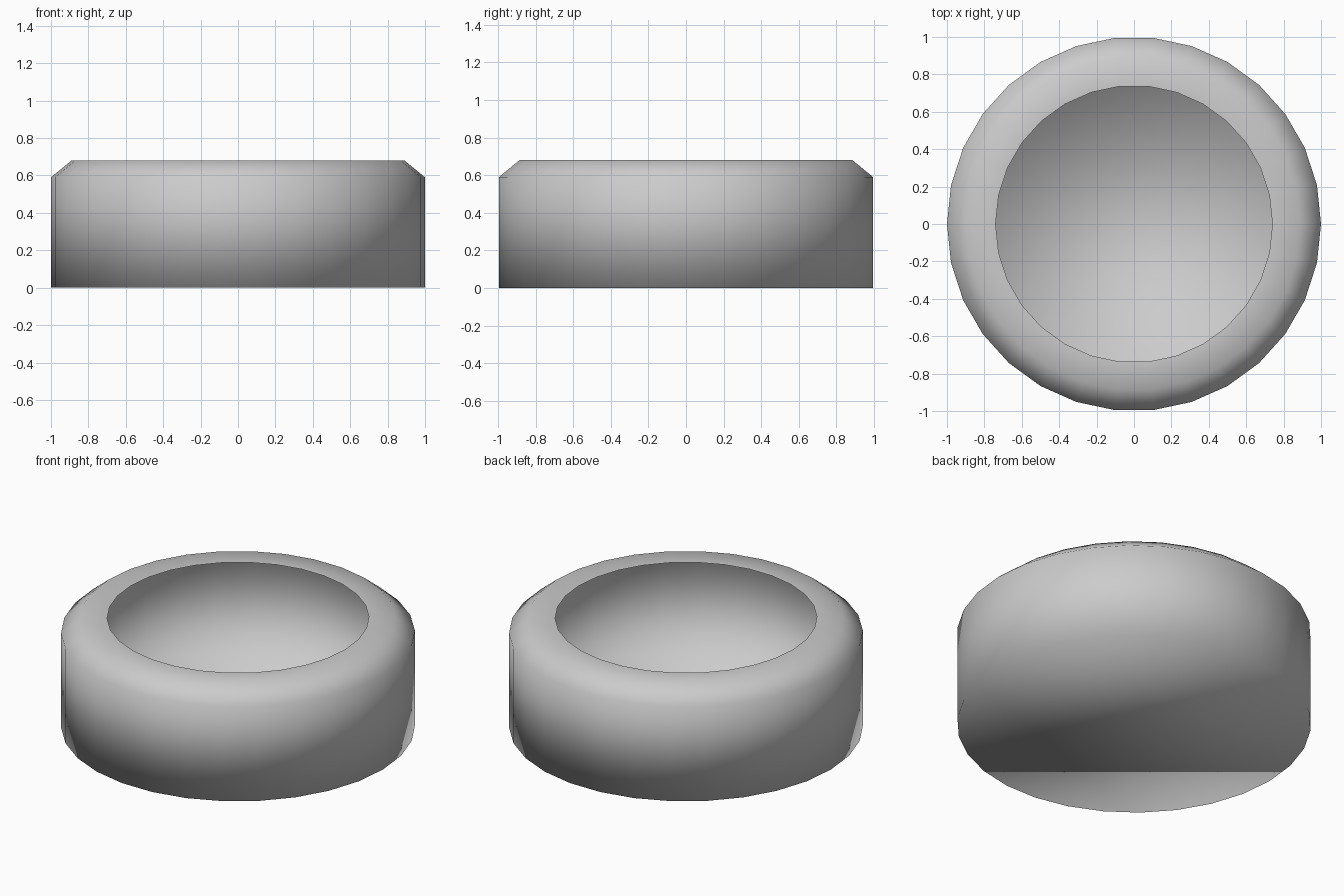
import bpy, bmesh, math

if "Cube" in bpy.data.objects:
    bpy.data.objects.remove(bpy.data.objects["Cube"])

SIDES = 30
# (radius, height) from base edge up to the opening
PROFILE = [(1.0, 0.0), (1.0, 0.59), (0.89, 0.68), (0.74, 0.68)]

bm = bmesh.new()

# Rings of the thin, open-topped shell
rings = []
for r, z in PROFILE:
    angles = [2 * math.pi * i / SIDES for i in range(SIDES)]
    rings.append([bm.verts.new((r * math.cos(a), r * math.sin(a), z)) for a in angles])

# Wall, chamfer and flat rim
for low, high in zip(rings, rings[1:]):
    for i in range(SIDES):
        j = (i + 1) % SIDES
        bm.faces.new((low[i], low[j], high[j], high[i]))

# Closed base
bm.faces.new(rings[0][::-1])

for face in bm.faces:
    face.smooth = True

mesh = bpy.data.meshes.new("round_bowl")
bm.to_mesh(mesh)
bm.free()
bowl = bpy.data.objects.new("round_bowl", mesh)
bpy.context.collection.objects.link(bowl)
